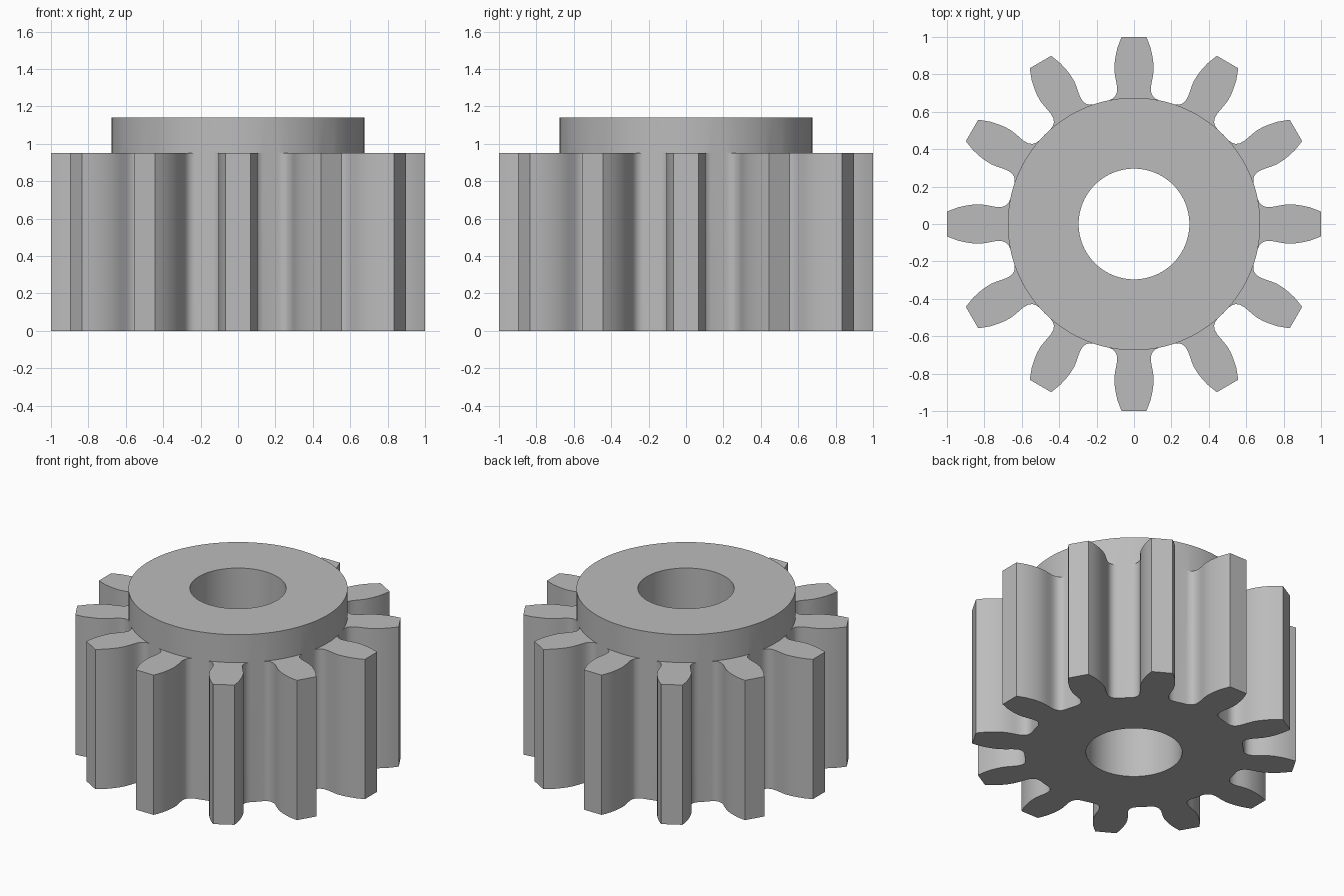
import bpy, bmesh
from math import sin, cos, pi, radians, atan2

if "Cube" in bpy.data.objects:
    bpy.data.objects.remove(bpy.data.objects["Cube"])

TEETH, PITCH = 12, 2 * pi / 12
HUB_R, BORE_R = 0.675, 0.296
GEAR_TOP, HUB_TOP = 0.95, 1.14

# Half tooth flank: (half width, radius along the tooth), root fillet to tip
FLANK = [(0.113, 0.671), (0.099, 0.685), (0.091, 0.705), (0.090, 0.73),
         (0.094, 0.755), (0.100, 0.785), (0.105, 0.82), (0.104, 0.86),
         (0.098, 0.90), (0.089, 0.94), (0.078, 0.97), (0.066, 1.0)]
ROOT = 0.2            # half angle the tooth covers on the hub
ARC, VALLEY = 8, 2    # hub segments under a tooth and between teeth
PER = ARC + VALLEY
N = TEETH * PER

bm = bmesh.new()

# Hub angles, matched to the tooth roots
angles = []
for t in range(TEETH):
    for i in range(ARC):
        angles.append(t * PITCH - ROOT + 2 * ROOT * i / ARC)
    for i in range(VALLEY):
        angles.append(t * PITCH + ROOT + (PITCH - 2 * ROOT) * i / VALLEY)


def ring(r, z):
    return [bm.verts.new((r * cos(a), r * sin(a), z)) for a in angles]


def band(lower, upper, keep=lambda i: True):
    for i in range(N):
        if keep(i):
            j = (i + 1) % N
            bm.faces.new((lower[i], lower[j], upper[j], upper[i]))


bore_low, bore_high = ring(BORE_R, 0), ring(BORE_R, HUB_TOP)
hub_low, hub_mid, hub_high = ring(HUB_R, 0), ring(HUB_R, GEAR_TOP), ring(HUB_R, HUB_TOP)

# Hub body: bore, end faces, collar wall, and the root wall between teeth
band(bore_high, bore_low)
band(bore_low, hub_low)
band(hub_high, bore_high)
band(hub_mid, hub_high)
band(hub_low, hub_mid, lambda i: i % PER >= ARC)

# Teeth
outline = [(r, -w) for w, r in FLANK] + [(r, w) for w, r in reversed(FLANK)]
for t in range(TEETH):
    c, s = cos(t * PITCH), sin(t * PITCH)
    arc = [(t * PER + i) % N for i in range(ARC + 1)]
    sides = []
    for hub, z in ((hub_low, 0), (hub_mid, GEAR_TOP)):
        pts = [bm.verts.new((x * c - y * s, x * s + y * c, z)) for x, y in outline]
        sides.append([hub[arc[0]]] + pts + [hub[arc[-1]]])
        bm.faces.new(sides[-1] + [hub[i] for i in reversed(arc[1:-1])])
    low, high = sides
    for i in range(len(low) - 1):
        bm.faces.new((low[i], low[i + 1], high[i + 1], high[i]))

bmesh.ops.recalc_face_normals(bm, faces=bm.faces)
mesh = bpy.data.meshes.new("pinion_gear")
bm.to_mesh(mesh)
bm.free()

gear = bpy.data.objects.new("pinion_gear", mesh)
bpy.context.collection.objects.link(gear)

steel = bpy.data.materials.new("grey_steel")
steel.diffuse_color = (0.5, 0.5, 0.5, 1)
steel.use_nodes = True
steel.node_tree.nodes["Principled BSDF"].inputs["Base Color"].default_value = steel.diffuse_color
mesh.materials.append(steel)

bpy.context.view_layer.objects.active = gear
gear.select_set(True)
bpy.ops.object.shade_smooth_by_angle(angle=radians(35))
